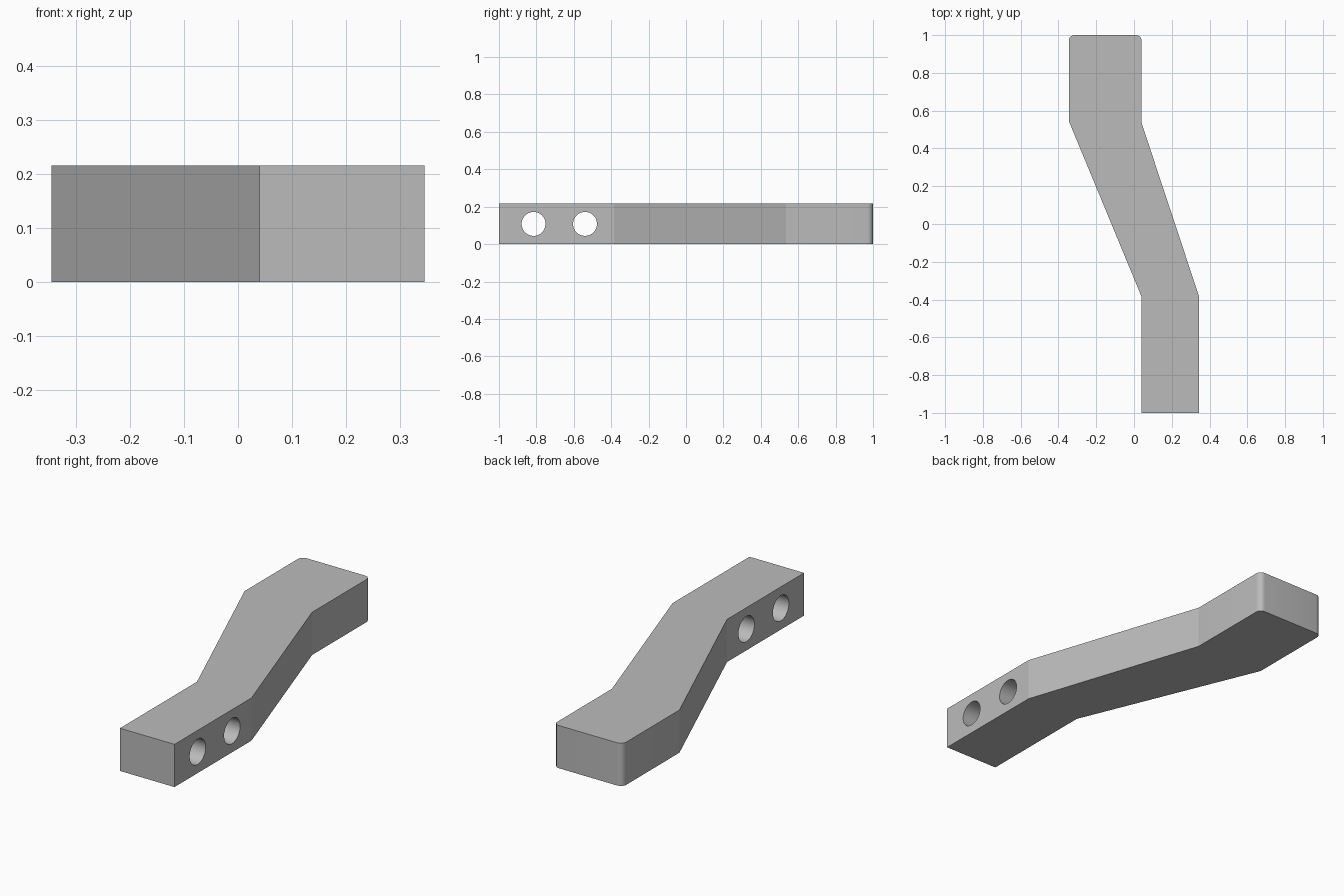
import bpy
import bmesh
import math
from mathutils import Vector

cube = bpy.data.objects.get("Cube")
if cube:
    bpy.data.objects.remove(cube, do_unlink=True)

HEIGHT = 0.216
HOLE_RADIUS = 0.064

grey = bpy.data.materials.new("plain grey")
grey.use_nodes = True
colour = (0.5, 0.5, 0.5, 1)
grey.diffuse_color = colour
grey.node_tree.nodes["Principled BSDF"].inputs["Base Color"].default_value = colour

# Cranked bar: plan outline extruded upwards
outline = [(0.04, -1), (0.345, -1), (0.345, -0.385), (0.04, 0.535),
           (0.04, 1), (-0.345, 1), (-0.345, 0.545), (0.04, -0.385)]
bm = bmesh.new()
base = bm.faces.new([bm.verts.new((x, y, 0)) for x, y in outline])
top = bmesh.ops.extrude_face_region(bm, geom=[base])
bmesh.ops.translate(bm, vec=Vector((0, 0, HEIGHT)),
                    verts=[v for v in top["geom"] if isinstance(v, bmesh.types.BMVert)])

# Rounded upright corners at the back end
corners = [e for e in bm.edges if all(v.co.y > 0.99 for v in e.verts)
           and abs(e.verts[0].co.z - e.verts[1].co.z) > 0.1]
bmesh.ops.bevel(bm, geom=corners, offset=0.03, segments=8, profile=0.5, affect='EDGES')
bmesh.ops.recalc_face_normals(bm, faces=bm.faces)
mesh = bpy.data.meshes.new("cranked_bar")
bm.to_mesh(mesh)
bm.free()
bar = bpy.data.objects.new("cranked_bar", mesh)
bpy.context.collection.objects.link(bar)
mesh.materials.append(grey)
bpy.context.view_layer.objects.active = bar

# Two cross holes through the narrow front end
for i, y in enumerate((-0.815, -0.54)):
    bpy.ops.mesh.primitive_cylinder_add(vertices=48, radius=HOLE_RADIUS, depth=0.6,
                                        location=(0.19, y, HEIGHT / 2),
                                        rotation=(0, math.pi / 2, 0))
    cutter = bpy.context.object
    cutter.name = f"hole_cutter_{i + 1}"
    cutter.data.materials.append(grey)
    cutter.hide_render = True
    cut = bar.modifiers.new("hole", 'BOOLEAN')
    cut.operation = 'DIFFERENCE'
    cut.solver = 'EXACT'
    cut.object = cutter
    bpy.context.view_layer.objects.active = bar
    bpy.ops.object.modifier_apply(modifier=cut.name)
    bpy.data.objects.remove(cutter, do_unlink=True)

# Smooth the rounded corners and holes, keep the bends crisp
bpy.ops.object.select_all(action='DESELECT')
bar.select_set(True)
bpy.context.view_layer.objects.active = bar
bpy.ops.object.shade_smooth_by_angle(angle=math.radians(15))
